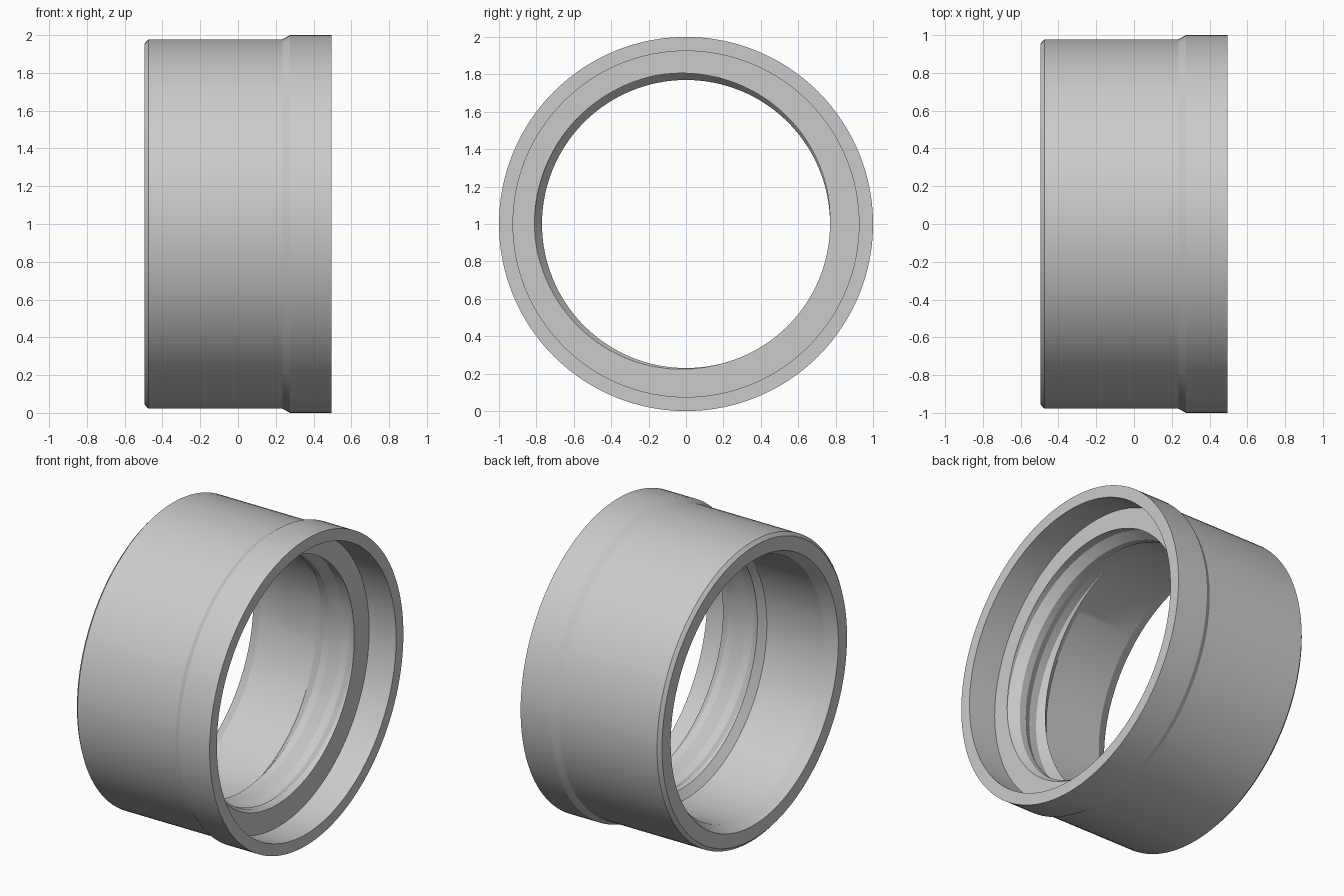
import bpy, bmesh, math

if "Cube" in bpy.data.objects:
    bpy.data.objects.remove(bpy.data.objects["Cube"])

SEG = 128            # steps around the ring
PITCH = 0.22         # internal thread pitch
X_IN, X_FLOOR = 0.03, 0.30
START = 143 / 360    # turn at which the groove centre meets the recess floor
CREST, ROOT = 0.77, 0.81
FLAT, EDGE = 0.12, 0.395   # half widths of groove root and mouth, in pitches


def thread_radius(x, turn):
    # Trapezoid thread between crest and root
    phase = (x - X_FLOOR) / PITCH - (turn - START)
    d = abs((phase + 0.5) % 1.0 - 0.5)
    t = min(1.0, max(0.0, (EDGE - d) / (EDGE - FLAT)))
    return CREST + (ROOT - CREST) * t


def section(turn):
    # One closed (x, radius) section of the ring at a given turn
    pts = [
        (-0.495, 0.865), (-0.495, 0.955), (-0.475, 0.977),  # left rim and chamfer
        (0.235, 0.977), (0.275, 1.0), (0.495, 1.0),         # body and raised collar
        (0.495, 0.925), (X_FLOOR, 0.925),                   # recess
        (X_FLOOR, thread_radius(X_FLOOR, turn)),
    ]
    for k in range(2, -5, -1):                              # threaded throat
        for off in (EDGE, FLAT, -FLAT, -EDGE):
            x = X_FLOOR + PITCH * (turn - START + k + off)
            x = min(X_FLOOR, max(X_IN, x))
            pts.append((x, thread_radius(x, turn)))
    return pts + [(-0.01, 0.82), (-0.42, 0.825)]            # plain bore, flared mouth


# Sweep the section round the x axis; clamped thread points merge away
bm = bmesh.new()
cols = []
for s in range(SEG + 1):
    a = math.tau * s / SEG
    cols.append([bm.verts.new((x, r * math.cos(a), 1 + r * math.sin(a)))
                 for x, r in section(s / SEG)])
for c, d in zip(cols, cols[1:]):
    for i in range(len(c)):
        j = (i + 1) % len(c)
        bm.faces.new((c[i], d[i], d[j], c[j]))
bmesh.ops.remove_doubles(bm, verts=bm.verts, dist=0.00005)
bmesh.ops.recalc_face_normals(bm, faces=bm.faces)

mesh = bpy.data.meshes.new("threaded_collar")
bm.to_mesh(mesh)
bm.free()
collar = bpy.data.objects.new("threaded_collar", mesh)
bpy.context.collection.objects.link(collar)
bpy.context.view_layer.objects.active = collar
collar.select_set(True)
bpy.ops.object.shade_smooth_by_angle(angle=math.radians(25))
